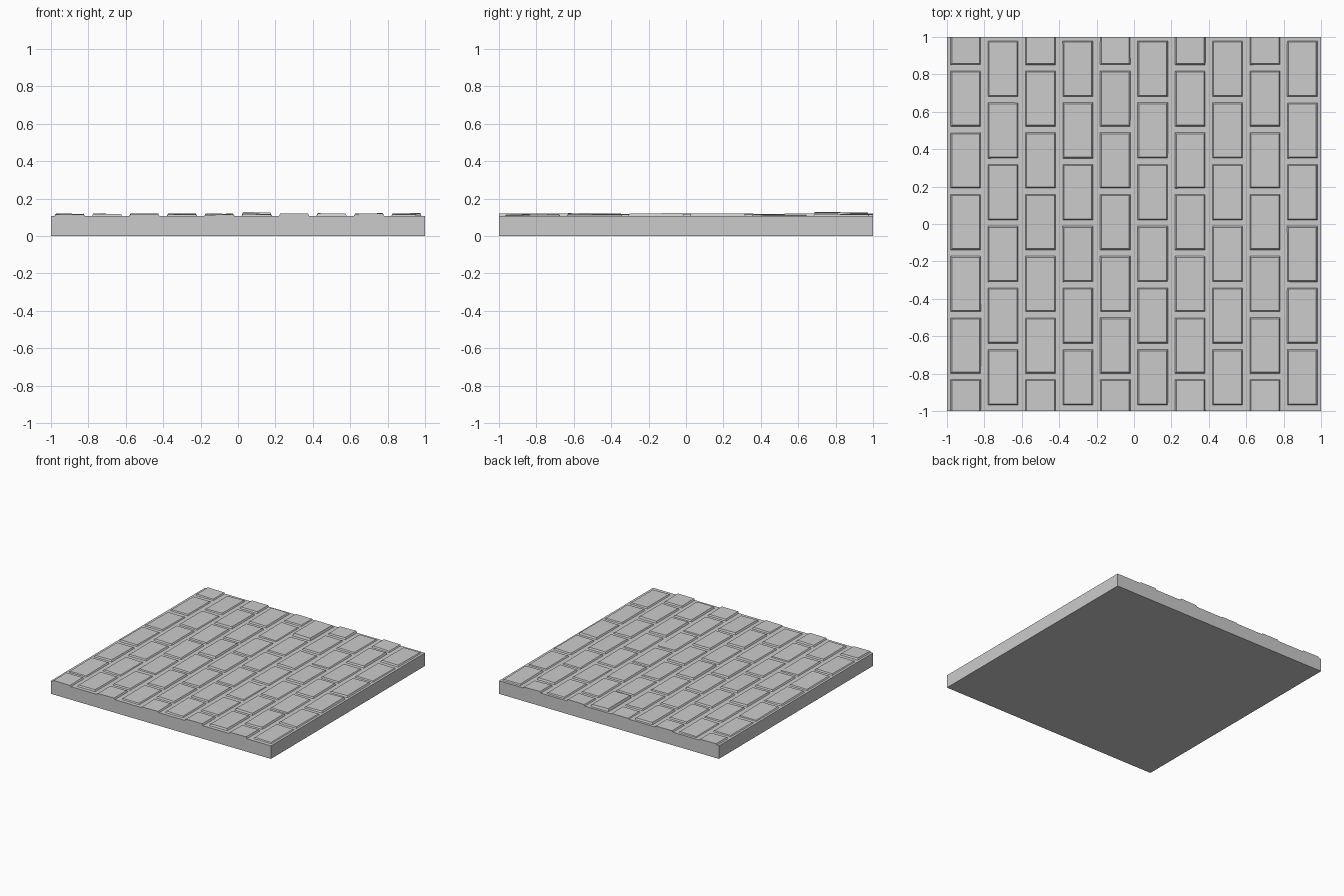
import bpy, bmesh, random

if "Cube" in bpy.data.objects:
    bpy.data.objects.remove(bpy.data.objects["Cube"])

random.seed(7)
SLAB_TOP = 0.107
PITCH_X, PITCH_Y = 0.2, 0.33
HALF_W, HALF_L, INSET = 0.082, 0.15, 0.008


def add_block(bm, x0, x1, y0, y1, z0, tops, ins):
    """Block with a tapered top; ins = top inset at left, right, front, back."""
    l, r, f, b = ins
    low = [bm.verts.new(c) for c in
           ((x0, y0, z0), (x1, y0, z0), (x1, y1, z0), (x0, y1, z0))]
    corners = ((x0 + l, y0 + f), (x1 - r, y0 + f), (x1 - r, y1 - b), (x0 + l, y1 - b))
    high = [bm.verts.new((x, y, z)) for (x, y), z in zip(corners, tops)]
    bm.faces.new(low[::-1])
    bm.faces.new(high)
    for i in range(4):
        j = (i + 1) % 4
        bm.faces.new((low[i], low[j], high[j], high[i]))


def make_object(name, bm):
    mesh = bpy.data.meshes.new(name)
    bm.to_mesh(mesh)
    bm.free()
    obj = bpy.data.objects.new(name, mesh)
    bpy.context.collection.objects.link(obj)
    return obj


# Base slab
bm = bmesh.new()
add_block(bm, -1, 1, -1, 1, 0, [SLAB_TOP] * 4, (0, 0, 0, 0))
make_object("base_slab", bm)

# Paving bricks in staggered columns, cut flush at the slab edges
bm = bmesh.new()
for col in range(10):
    cx = -0.9 + PITCH_X * col
    odd = col % 2
    first, count = (0.83, 6) if odd else (1.0, 7)
    for row in range(count):
        cy = first - PITCH_Y * row
        y0, y1 = max(cy - HALF_L, -1), min(cy + HALF_L, 1)
        # slightly uneven heights and tilts
        h = random.uniform(0.114, 0.120)
        if col == 5 and row == 0:
            h = 0.126
        tx, ty = random.uniform(-0.002, 0.002), random.uniform(-0.002, 0.002)
        tops = [h - tx - ty, h + tx - ty, h + tx + ty, h - tx + ty]
        ins = (INSET, INSET, INSET if y0 > -1 else 0, INSET if y1 < 1 else 0)
        add_block(bm, cx - HALF_W, cx + HALF_W, y0, y1, SLAB_TOP - 0.002, tops, ins)
make_object("paving_bricks", bm)
